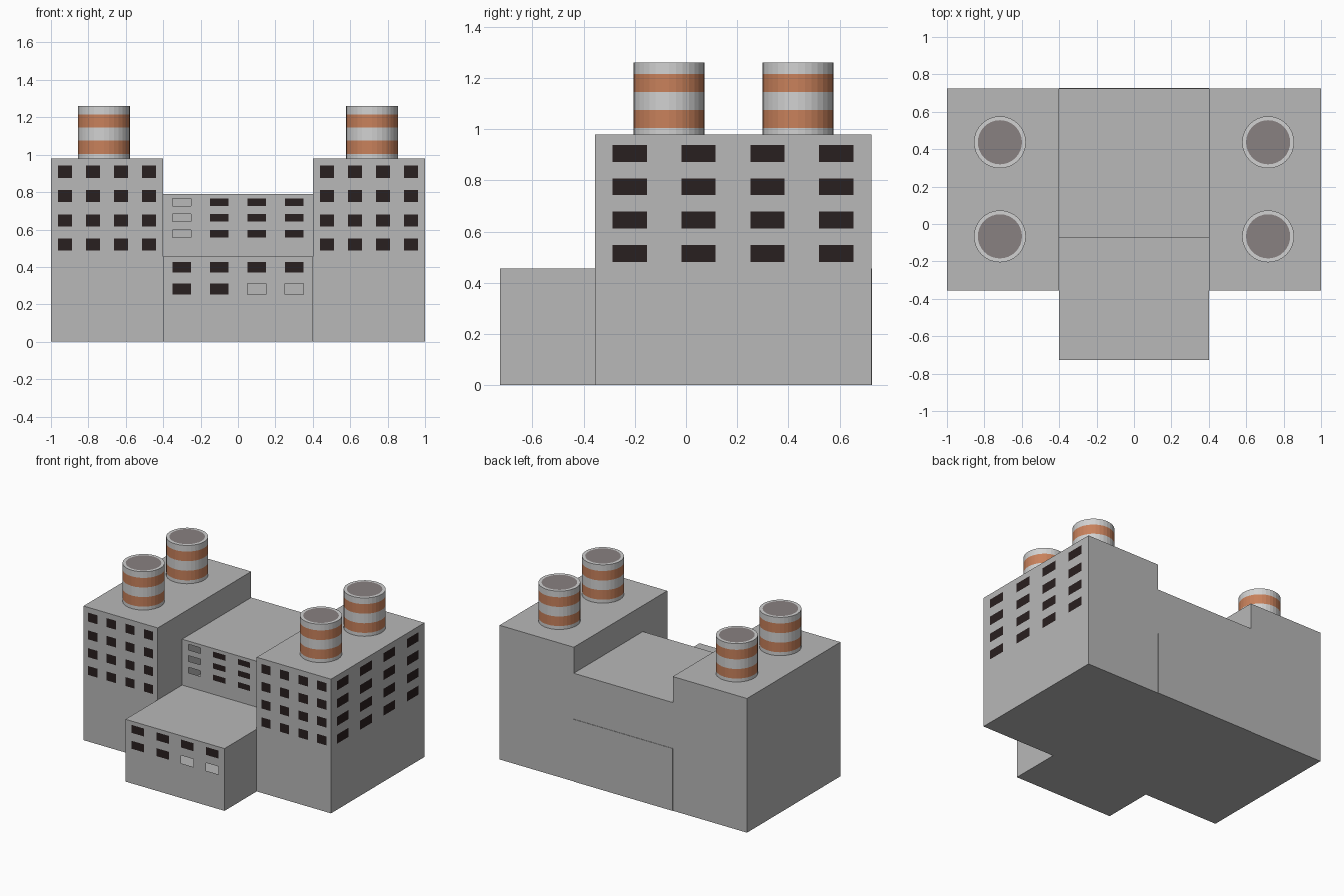
import bpy, bmesh
from mathutils import Vector, Matrix

if "Cube" in bpy.data.objects:
    bpy.data.objects.remove(bpy.data.objects["Cube"])


def material(name, rgb):
    m = bpy.data.materials.new(name)
    m.diffuse_color = (*rgb, 1)
    m.use_nodes = True
    m.node_tree.nodes["Principled BSDF"].inputs["Base Color"].default_value = m.diffuse_color
    return m


WALL = material("concrete", (0.48, 0.48, 0.48))
GLASS = material("dark_window", (0.022, 0.014, 0.014))
LIGHT = material("chimney_grey", (0.64, 0.64, 0.64))
ORANGE = material("chimney_orange", (0.58, 0.22, 0.105))
SOOT = material("chimney_mouth", (0.25, 0.22, 0.22))


def finish(bm, name, mats):
    me = bpy.data.meshes.new(name)
    bm.to_mesh(me)
    bm.free()
    for m in mats:
        me.materials.append(m)
    ob = bpy.data.objects.new(name, me)
    bpy.context.collection.objects.link(ob)
    return ob


def box(lo, hi):
    lo, hi = Vector(lo), Vector(hi)
    bm = bmesh.new()
    bmesh.ops.create_cube(bm, size=1)
    for v in bm.verts:
        v.co = (lo + hi) / 2 + v.co * (hi - lo)
    return bm


def add_windows(bm, normal, across, cols, rows, width, height, empty=()):
    """Cut a window grid into the wall facing normal; empty = open (col, row) cells."""
    normal = Vector(normal)

    def wall():
        bm.normal_update()
        return [f for f in bm.faces if f.normal.dot(normal) > 0.9]

    for axis, centres, size in ((across, cols, width), (2, rows, height)):
        direction = Vector((0, 0, 0))
        direction[axis] = 1
        for c in centres:
            for side in (-0.5, 0.5):
                faces = wall()
                edges = {e for f in faces for e in f.edges}
                verts = {v for f in faces for v in f.verts}
                bmesh.ops.bisect_plane(bm, geom=list(verts) + list(edges) + faces,
                                       dist=1e-5, plane_co=direction * (c + side * size),
                                       plane_no=direction)
    holes = []
    for f in wall():
        p = f.calc_center_median()
        i = [k for k, c in enumerate(cols) if abs(p[across] - c) < width / 2]
        j = [k for k, c in enumerate(rows) if abs(p.z - c) < height / 2]
        if i and j:
            if (i[0], j[0]) in empty:
                holes.append(f)
            else:
                f.material_index = 1
    bmesh.ops.delete(bm, geom=holes, context='FACES_ONLY')


# Side towers: windows in front, and on the outer wall of the right tower only
for side, name in ((-1, "left_tower"), (1, "right_tower")):
    xs = sorted((0.4 * side, 1.0 * side))
    bm = box((xs[0], -0.355, 0), (xs[1], 0.724, 0.98))
    add_windows(bm, (0, -1, 0), 0, [0.7 * side + d for d in (-0.225, -0.075, 0.075, 0.225)],
                [0.909 - 0.13 * k for k in range(4)], 0.075, 0.065)
    if side > 0:
        add_windows(bm, (1, 0, 0), 1, [-0.22 + 0.269 * k for k in range(4)],
                    [0.905 - 0.13 * k for k in range(4)], 0.134, 0.066)
    finish(bm, name, [WALL, GLASS])

# Middle hall, its left column of windows is open
columns = [-0.3, -0.1, 0.1, 0.3]
bm = box((-0.4, -0.073, 0.45), (0.4, 0.724, 0.79))
add_windows(bm, (0, -1, 0), 0, columns, [0.746, 0.663, 0.578], 0.1, 0.041,
            empty={(0, 0), (0, 1), (0, 2)})
finish(bm, "middle_hall", [WALL, GLASS])

# Low entrance hall running front to back, two lower windows are open
bm = box((-0.4, -0.727, 0), (0.4, 0.727, 0.455))
add_windows(bm, (0, -1, 0), 0, columns, [0.398, 0.282], 0.1, 0.058,
            empty={(2, 1), (3, 1)})
finish(bm, "entrance_hall", [WALL, GLASS])


# Chimneys with painted bands and a dark mouth
def chimney(name, x, y):
    base, top = 0.975, 1.26
    bands = ((1.005, 1.075), (1.145, 1.215))
    bm = bmesh.new()
    bmesh.ops.create_cone(bm, cap_ends=True, segments=32, radius1=0.139, radius2=0.139,
                          depth=top - base,
                          matrix=Matrix.Translation((x, y, (base + top) / 2)))
    for z in (z for band in bands for z in band):
        bmesh.ops.bisect_plane(bm, geom=bm.verts[:] + bm.edges[:] + bm.faces[:],
                               plane_co=(0, 0, z), plane_no=(0, 0, 1))
    bm.normal_update()
    for f in bm.faces:
        z = f.calc_center_median().z
        f.material_index = int(any(a < z < b for a, b in bands))
    mouth = [f for f in bm.faces if f.normal.z > 0.9]
    bmesh.ops.inset_region(bm, faces=mouth, thickness=0.021)
    for f in mouth:
        f.material_index = 2
    finish(bm, name, [LIGHT, ORANGE, SOOT])


for sx, sname in ((-1, "left"), (1, "right")):
    for y, yname in ((-0.066, "front"), (0.437, "back")):
        chimney(f"{sname}_{yname}_chimney", 0.717 * sx, y)
